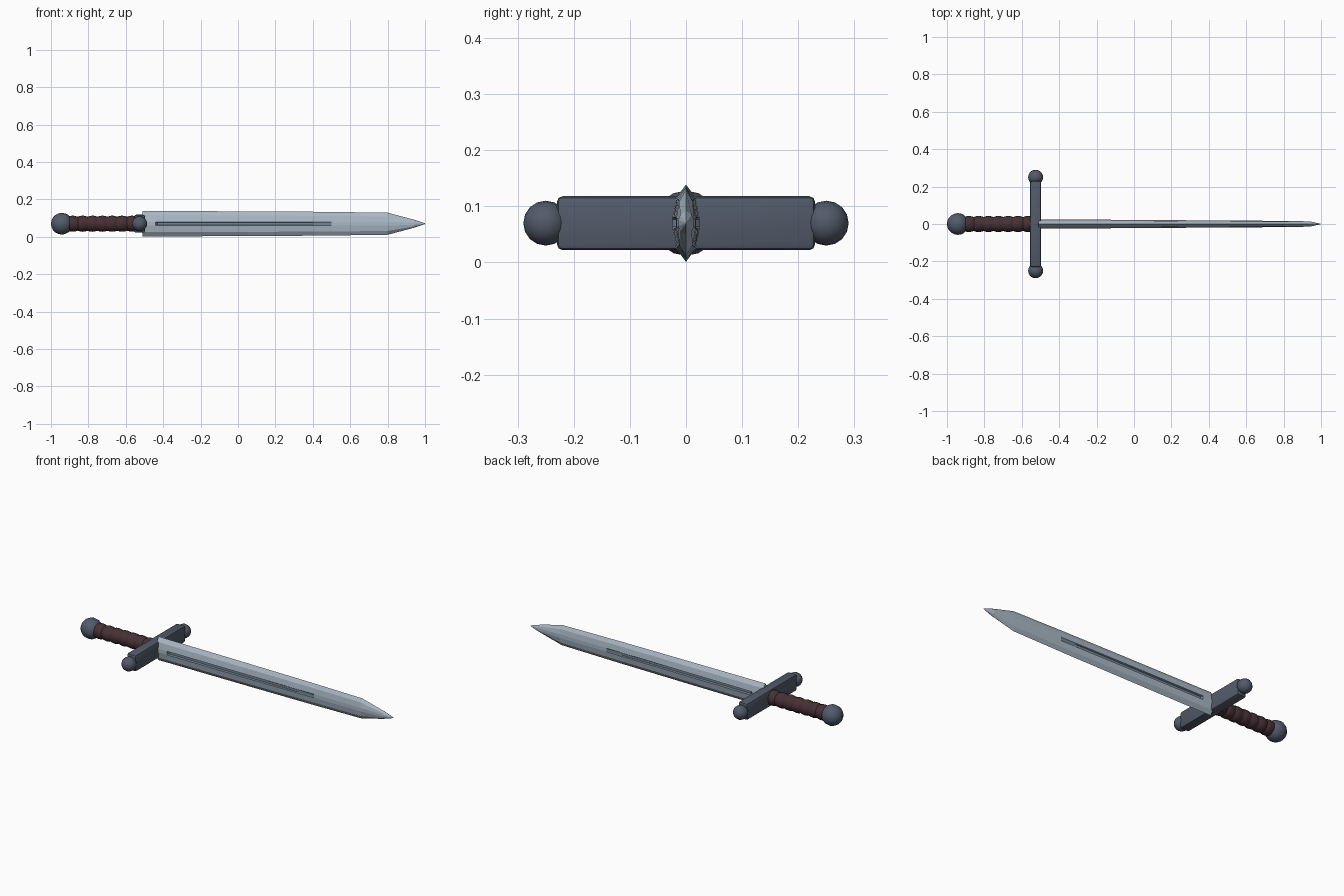
import bpy, bmesh, math
from mathutils import Matrix

if "Cube" in bpy.data.objects:
    bpy.data.objects.remove(bpy.data.objects["Cube"])

CZ = 0.07  # height of the sword's long axis


def material(name, rgb):
    m = bpy.data.materials.new(name)
    m.diffuse_color = (*rgb, 1)
    m.use_nodes = True
    m.node_tree.nodes["Principled BSDF"].inputs["Base Color"].default_value = m.diffuse_color
    return m


STEEL = material("blade steel", (0.40, 0.48, 0.56))
GROOVE = material("groove steel", (0.17, 0.23, 0.32))
IRON = material("dark iron", (0.085, 0.105, 0.145))
LEATHER = material("dark leather", (0.062, 0.03, 0.035))


def finish(name, bm, mats, smooth=True):
    bmesh.ops.recalc_face_normals(bm, faces=bm.faces)
    me = bpy.data.meshes.new(name)
    bm.to_mesh(me)
    bm.free()
    for m in mats:
        me.materials.append(m)
    ob = bpy.data.objects.new(name, me)
    bpy.context.collection.objects.link(ob)
    if smooth:
        bpy.ops.object.select_all(action='DESELECT')
        ob.select_set(True)
        bpy.context.view_layer.objects.active = ob
        bpy.ops.object.shade_smooth_by_angle(angle=math.radians(30))
    return ob


def loft(bm, rings):
    """Skin closed rings of points and cap both ends."""
    vs = [[bm.verts.new(p) for p in r] for r in rings]
    n = len(vs[0])
    faces = []
    for i in range(len(vs) - 1):
        for j in range(n):
            k = (j + 1) % n
            f = bm.faces.new((vs[i][j], vs[i][k], vs[i + 1][k], vs[i + 1][j]))
            faces.append((i, j, f))
    bm.faces.new(vs[0])
    bm.faces.new(vs[-1])
    return faces


def ball(name, x, y, r):
    bm = bmesh.new()
    mat = Matrix.Translation((x, y, CZ)) @ Matrix.Rotation(math.pi / 2, 4, 'Y')
    bmesh.ops.create_uvsphere(bm, u_segments=16, v_segments=10, radius=r, matrix=mat)
    return finish(name, bm, [IRON])


# Blade: edge, bevel and flat, with a sunken groove along each side
# station: x, half height, half thickness, groove depth
stations = [(-0.51, 0.069, 0.024, 0), (-0.44, 0.068, 0.024, 0), (-0.43, 0.068, 0.024, 0.009),
            (0.05, 0.066, 0.022, 0.008), (0.40, 0.064, 0.019, 0.005), (0.50, 0.063, 0.018, 0),
            (0.80, 0.059, 0.017, 0), (0.94, 0.022, 0.014, 0), (1.0, 0.002, 0.001, 0)]
rings = []
for x, h, t, d in stations:
    g = min(0.008, h * 0.2)
    side = [(0, h), (t * 0.72, h * 0.66), (t, g * 1.3), (t - d, g * 0.8),
            (t - d, -g * 0.8), (t, -g * 1.3), (t * 0.72, -h * 0.66)]
    ring = side + [(-y, -z) for y, z in side]
    rings.append([(x, y, CZ + z) for y, z in ring])
bm = bmesh.new()
for i, j, f in loft(bm, rings):
    if 1 <= i <= 4 and j % 7 in (2, 3, 4):
        f.material_index = 1
finish("blade", bm, [STEEL, GROOVE], smooth=False)

# Grip: lathed handle with rounded wrap ridges
bm = bmesh.new()
rings = []
steps, ridges, x0, x1 = 48, 7, -0.91, -0.54
for s in range(steps + 1):
    u = s / steps
    r = 0.036 + 0.007 * abs(math.sin(math.pi * ridges * u)) ** 0.7
    rings.append([(x0 + (x1 - x0) * u, r * math.cos(a * math.pi / 8),
                   CZ + r * math.sin(a * math.pi / 8)) for a in range(16)])
loft(bm, rings)
finish("grip", bm, [LEATHER])

# Crossguard bar with chamfered edges
bm = bmesh.new()
bmesh.ops.create_cube(bm, size=1, matrix=Matrix.Translation((-0.526, 0, CZ))
                      @ Matrix.Diagonal((0.058, 0.46, 0.096, 1)))
bmesh.ops.bevel(bm, geom=bm.edges[:], offset=0.010, segments=2, profile=0.5, affect='EDGES')
finish("crossguard", bm, [IRON])

# Round ends of the guard and the pommel
for name, y in (("guard_ball_front", -0.25), ("guard_ball_back", 0.25)):
    ball(name, -0.526, y, 0.04)
ball("pommel", -0.942, 0, 0.058)
